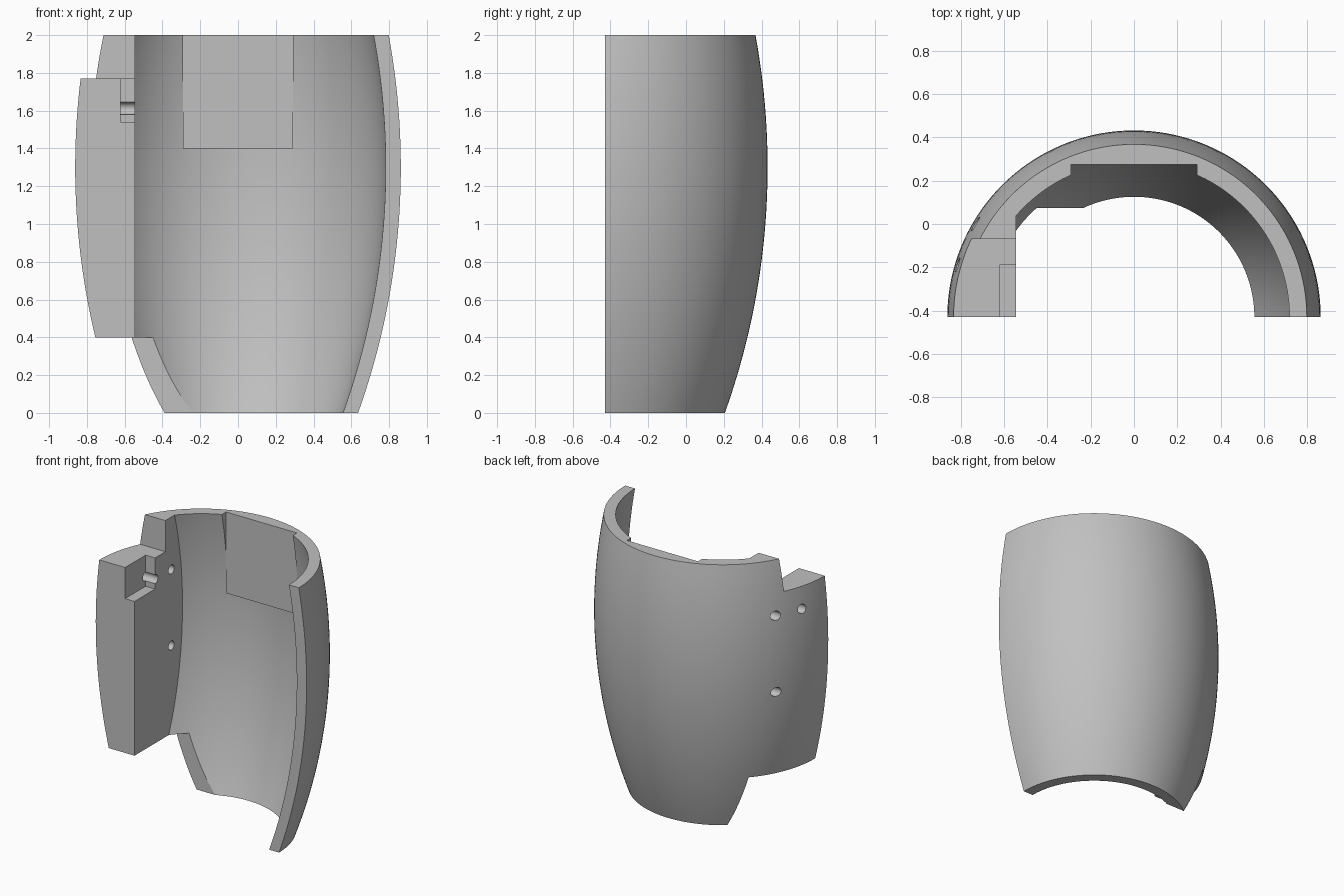
import bpy, bmesh, math
from mathutils import Matrix, Vector

if "Cube" in bpy.data.objects:
    bpy.data.objects.remove(bpy.data.objects["Cube"], do_unlink=True)

AXIS_Y = -0.43      # axis of the barrel shape; also the plane of the open front
WALL = 0.08
PAD_X = -0.545      # flat inner face of the thick side pad

grey = bpy.data.materials.new("plain grey")
grey.use_nodes = True
GREY = (0.53, 0.53, 0.53, 1)
grey.diffuse_color = GREY
grey.node_tree.nodes["Principled BSDF"].inputs["Base Color"].default_value = GREY


def outer_radius(z):
    """Bulging barrel profile, an arc widest a little above the middle."""
    return 0.862 - 3.85 + math.sqrt(3.85 ** 2 - (z - 1.3) ** 2)


def add_object(name, bm):
    bmesh.ops.recalc_face_normals(bm, faces=bm.faces)
    mesh = bpy.data.meshes.new(name)
    bm.to_mesh(mesh)
    bm.free()
    mesh.materials.append(grey)
    obj = bpy.data.objects.new(name, mesh)
    bpy.context.collection.objects.link(obj)
    return obj


def barrel(name, inset, z0, z1, steps=32, sides=144):
    """Closed solid of revolution that follows the barrel profile."""
    bm = bmesh.new()
    rings = []
    for i in range(steps + 1):
        z = z0 + (z1 - z0) * i / steps
        r = outer_radius(z) - inset
        angles = [math.tau * k / sides for k in range(sides)]
        rings.append([bm.verts.new((r * math.cos(a), AXIS_Y + r * math.sin(a), z))
                      for a in angles])
    for low, high in zip(rings, rings[1:]):
        for k in range(sides):
            n = (k + 1) % sides
            bm.faces.new((low[k], low[n], high[n], high[k]))
    bm.faces.new(rings[0])
    bm.faces.new(rings[-1])
    return add_object(name, bm)


def box(name, x, y, z):
    bm = bmesh.new()
    ranges = (x, y, z)
    size = Matrix.Diagonal([b - a for a, b in ranges] + [1])
    centre = Matrix.Translation(Vector([(a + b) / 2 for a, b in ranges]))
    bmesh.ops.create_cube(bm, size=1, matrix=centre @ size)
    return add_object(name, bm)


def side_hole(name, y, z):
    bm = bmesh.new()
    place = Matrix.Translation((-0.8, y, z)) @ Matrix.Rotation(math.pi / 2, 4, "Y")
    bmesh.ops.create_cone(bm, cap_ends=True, segments=32, radius1=0.033,
                          radius2=0.033, depth=0.9, matrix=place)
    return add_object(name, bm)


def combine(target, tool, operation="DIFFERENCE"):
    mod = target.modifiers.new(tool.name, "BOOLEAN")
    mod.operation = operation
    mod.solver = "EXACT"
    mod.object = tool
    bpy.ops.object.select_all(action="DESELECT")
    bpy.context.view_layer.objects.active = target
    target.select_set(True)
    bpy.ops.object.modifier_apply(modifier=mod.name)
    bpy.data.objects.remove(tool, do_unlink=True)


# Hollow: the inner barrel, leaving material for the side pad and the back pad
hollow = barrel("hollow", WALL, -0.1, 2.1)
combine(hollow, box("side_pad", (-2, PAD_X), (-2, 2), (0.4, 3)))
combine(hollow, box("back_pad", (-0.29, 0.29), (0.275, 1), (1.4, 3)))

# Half shell
shell = barrel("curved_shell", 0, 0, 2)
combine(shell, box("open_front", (-2, 2), (-2, AXIS_Y), (-1, 3)))
combine(shell, hollow)

# Recess in front of the flat back pad
combine(shell, box("back_recess", (-0.29, 0.29), (0, 0.275), (1.4, 3)))

# Steps above and below the side pad
combine(shell, box("upper_step", (-2, -0.3), (-1, -0.07), (1.77, 3)))
combine(shell, box("lower_step", (-2, 0), (-1, 0.073), (-1, 0.4)))

# Corner notch in the pad, and three cross holes
combine(shell, box("corner_notch", (-0.622, -0.4), (-1, -0.19), (1.54, 1.9)))
for y, z in ((-0.19, 1.612), (0.0, 1.612), (0.0, 1.05)):
    combine(shell, side_hole("cross_hole", y, z))

bpy.ops.object.select_all(action="DESELECT")
bpy.context.view_layer.objects.active = shell
shell.select_set(True)
bpy.ops.object.shade_smooth_by_angle(angle=math.radians(16))
